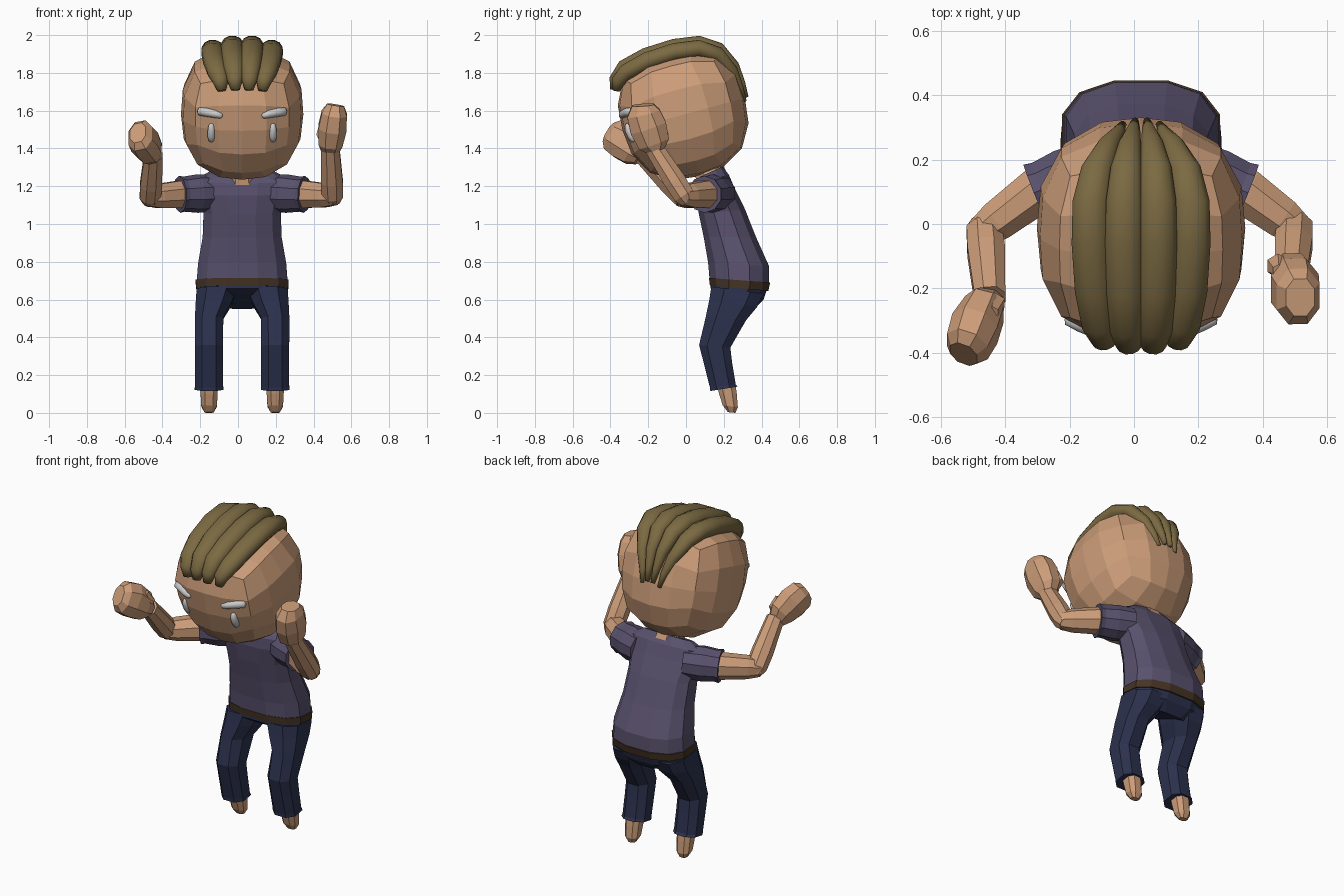
import bpy, bmesh, math
from mathutils import Vector, Matrix
from mathutils.bvhtree import BVHTree

if "Cube" in bpy.data.objects:
    bpy.data.objects.remove(bpy.data.objects["Cube"])

CX = 0.022  # symmetry plane of the figure


def material(name, rgb):
    m = bpy.data.materials.new(name)
    m.diffuse_color = (*rgb, 1)
    m.use_nodes = True
    m.node_tree.nodes["Principled BSDF"].inputs["Base Color"].default_value = m.diffuse_color
    return m


SKIN = material("skin", (0.6, 0.335, 0.19))
SHIRT = material("shirt_cloth", (0.1, 0.083, 0.155))
PANTS = material("pants_cloth", (0.025, 0.031, 0.075))
HAIR = material("hair", (0.2, 0.145, 0.055))
BELT = material("belt", (0.06, 0.034, 0.017))
WHITE = material("white", (0.85, 0.86, 0.84))


def finish(bm, name, mat, smooth=False):
    bmesh.ops.recalc_face_normals(bm, faces=bm.faces)
    me = bpy.data.meshes.new(name)
    bm.to_mesh(me)
    bm.free()
    me.materials.append(mat)
    for p in me.polygons:
        p.use_smooth = smooth
    ob = bpy.data.objects.new(name, me)
    bpy.context.collection.objects.link(ob)
    return ob


def loft(name, sections, mat, sides, power=1.0, smooth=False):
    """Skin sections given as (centre, u half-axis, v half-axis), capped at both ends."""
    bm = bmesh.new()
    rings = []
    for c, u, v in sections:
        ring = []
        for i in range(sides):
            a = 2 * math.pi * (i + 0.5) / sides
            ca, sa = math.cos(a), math.sin(a)
            ca = math.copysign(abs(ca) ** power, ca)
            sa = math.copysign(abs(sa) ** power, sa)
            ring.append(bm.verts.new(c + u * ca + v * sa))
        rings.append(ring)
    for r, s in zip(rings, rings[1:]):
        for i in range(sides):
            j = (i + 1) % sides
            bm.faces.new((r[i], r[j], s[j], s[i]))
    bm.faces.new(rings[0])
    bm.faces.new(rings[-1])
    return finish(bm, name, mat, smooth)


def body(name, rows, mat, sides=12, power=0.8):
    """Rows: centre x, half width, front y, front z, back y, back z."""
    secs = []
    for x, hx, fy, fz, by, bz in rows:
        f, b = Vector((x, fy, fz)), Vector((x, by, bz))
        secs.append(((f + b) / 2, Vector((hx, 0, 0)), (b - f) / 2))
    return loft(name, secs, mat, sides, power)


def tube(name, pts, radii, mat, sides=8, ref=(0, 0, 1), smooth=False, power=1.0):
    """Radii: a number, or (half width across ref, half width along ref)."""
    pts = [Vector(p) for p in pts]
    secs = []
    for i, p in enumerate(pts):
        a, b = pts[max(i - 1, 0)], pts[min(i + 1, len(pts) - 1)]
        t = (b - a).normalized()
        u = Vector(ref).cross(t).normalized()
        r = radii[i] if isinstance(radii[i], tuple) else (radii[i], radii[i])
        secs.append((p, u * r[0], t.cross(u) * r[1]))
    return loft(name, secs, mat, sides, power, smooth)


# Head: a subdivided block rounded into a soft ball, boxier on top, tipped forward
bm = bmesh.new()
bmesh.ops.create_cube(bm, size=2)
bmesh.ops.subdivide_edges(bm, edges=bm.edges, cuts=3, use_grid_fill=True)
for v in bm.verts:
    q = Vector([math.tan(c * math.pi / 4) for c in v.co])
    e = 2.4 + 0.45 * max(0, min(1, q.z + 0.4))
    n = sum(abs(c) ** e for c in q) ** (1 / e)
    v.co = Vector((q.x * 0.324, q.y * 0.335, q.z * 0.338)) / n
bm.transform(Matrix.Translation((CX, -0.012, 1.58)) @ Matrix.Rotation(math.radians(15), 4, 'X'))
tree = BVHTree.FromBMesh(bm)
finish(bm, "head", SKIN)


def on_face(x, z, out=0.0):
    hit = tree.ray_cast(Vector((x, -1, z)), Vector((0, 1, 0)))[0]
    return hit + Vector((0, -out, 0))


# Eyebrows and eyes lie on the face
for side, s in (("left", -1), ("right", 1)):
    brow = [on_face(CX + s * d, z) for d, z in
            ((0.104, 1.571), (0.112, 1.573), (0.14, 1.582), (0.19, 1.592), (0.226, 1.596), (0.234, 1.596))]
    tube("eyebrow_" + side, brow, [0.006, 0.015, 0.021, 0.024, 0.022, 0.008], WHITE, 10, smooth=True)
    eye = [on_face(CX + s * 0.163, z) for z in (1.435, 1.442, 1.465, 1.5, 1.525, 1.532)]
    tube("eye_" + side, eye, [0.006, 0.015, 0.021, 0.02, 0.014, 0.006], WHITE, 10, (0, 1, 0), True)

# Hair: four swept locks running from the forehead to the nape
path = [(-0.382, 1.71), (-0.372, 1.76), (-0.325, 1.825), (-0.21, 1.885), (-0.06, 1.932),
        (0.07, 1.95), (0.17, 1.922), (0.25, 1.835), (0.29, 1.745), (0.318, 1.67)]
spread = [0.036, 0.038, 0.043, 0.049, 0.052, 0.052, 0.046, 0.034, 0.024, 0.019]
width = [0.024, 0.042, 0.056, 0.061, 0.062, 0.059, 0.05, 0.035, 0.022, 0.012]
depth = [0.02, 0.038, 0.047, 0.05, 0.05, 0.048, 0.042, 0.034, 0.025, 0.014]
for n, k in enumerate((-3, -1, 1, 3)):
    drop = 0.022 if abs(k) == 3 else 0
    pts = [(CX + k * d, y * (1 - 1.5 * drop), z - drop * (0.2 if i < 2 else 1))
           for i, ((y, z), d) in enumerate(zip(path, spread))]
    tube(f"hair_lock_{n + 1}", pts, list(zip(depth, width)), HAIR, 12, (1, 0, 0), True)

# Neck
tube("neck", [(CX, 0.15, 1.2), (CX, 0.12, 1.29), (CX, 0.07, 1.36)], [0.1, 0.085, 0.085], SKIN)

# Torso, belt and pelvis
body("shirt", [(CX, 0.247, 0.12, 0.71, 0.445, 0.69),
               (CX, 0.24, 0.112, 0.8, 0.445, 0.775),
               (CX, 0.215, 0.09, 0.93, 0.375, 0.93),
               (CX, 0.21, 0.065, 1.05, 0.315, 1.08),
               (CX, 0.235, 0.05, 1.15, 0.26, 1.19),
               (CX, 0.24, 0.055, 1.215, 0.23, 1.26),
               (CX, 0.16, 0.075, 1.25, 0.195, 1.305)], SHIRT)
body("belt", [(CX, 0.252, 0.122, 0.675, 0.44, 0.645),
              (CX, 0.253, 0.117, 0.715, 0.45, 0.69)], BELT)
body("pelvis", [(CX, 0.247, 0.125, 0.69, 0.438, 0.67),
                (CX, 0.247, 0.125, 0.66, 0.415, 0.6),
                (CX, 0.15, 0.17, 0.63, 0.365, 0.55)], PANTS)

# Legs with hem, and tapering feet
for side, s in (("left", -1), ("right", 1)):
    x = CX + s * 0.175
    body("trouser_leg_" + side, [(CX + s * 0.134, 0.114, 0.125, 0.67, 0.42, 0.63),
                                 (CX + s * 0.15, 0.102, 0.115, 0.6, 0.385, 0.56),
                                 (x, 0.08, 0.098, 0.51, 0.325, 0.49),
                                 (x, 0.079, 0.064, 0.36, 0.24, 0.345),
                                 (x, 0.079, 0.09, 0.26, 0.25, 0.26),
                                 (x, 0.079, 0.122, 0.135, 0.268, 0.15),
                                 (x, 0.081, 0.124, 0.115, 0.278, 0.14)], PANTS, 8, 0.8)
    body("foot_" + side, [(x, 0.05, 0.155, 0.17, 0.26, 0.19),
                          (x, 0.048, 0.172, 0.1, 0.272, 0.1),
                          (x, 0.044, 0.192, 0.04, 0.277, 0.03),
                          (x, 0.025, 0.22, 0.004, 0.263, 0.0)], SKIN, 8)

# Sleeves, arms, hands and thumbs: elbow, wrist and finger poses differ per side
poses = {
    "left": (-1, (-0.465, -0.02, 1.145), (-0.448, -0.23, 1.365),
             [(-0.45, -0.235, 1.35), (-0.465, -0.265, 1.385), (-0.495, -0.325, 1.435), (-0.518, -0.38, 1.468), (-0.53, -0.405, 1.483)],
             [(-0.46, -0.25, 1.38), (-0.435, -0.25, 1.425), (-0.44, -0.275, 1.475)]),
    "right": (1, (0.5, -0.01, 1.15), (0.488, -0.175, 1.41),
              [(0.488, -0.155, 1.385), (0.49, -0.17, 1.425), (0.5, -0.2, 1.51), (0.51, -0.225, 1.585), (0.517, -0.228, 1.63)],
              [(0.475, -0.15, 1.43), (0.447, -0.13, 1.48), (0.45, -0.145, 1.54)])}
for side, (s, elbow, wrist, fingers, thumb) in poses.items():
    e, w = Vector(elbow), Vector(wrist)
    shoulder = Vector((CX + s * 0.14, 0.175, 1.165))
    cuff = Vector((CX + s * 0.33, 0.098, 1.157))
    tube("sleeve_" + side, [shoulder, shoulder.lerp(cuff, 0.5), cuff.lerp(shoulder, 0.12), cuff],
         [0.095, 0.102, 0.093, 0.098], SHIRT, 10)
    tube("upper_arm_" + side, [shoulder, cuff, e.lerp(cuff, 0.25), e + (e - cuff) * 0.12],
         [0.078, 0.078, 0.068, 0.052], SKIN, 8)
    tube("forearm_" + side, [e - (w - e) * 0.13, e, e.lerp(w, 0.3), e.lerp(w, 0.75), w],
         [0.04, 0.06, 0.063, 0.056, 0.052], SKIN, 8, (1, 0, 0))
    tube("hand_" + side, fingers, [(0.048, 0.05), (0.09, 0.068), (0.105, 0.08), (0.095, 0.072), (0.062, 0.048)],
         SKIN, 8, (1, 0, 0), power=0.9)
    tube("thumb_" + side, thumb, [0.038, 0.038, 0.02], SKIN, 6, (0, 1, 0))
